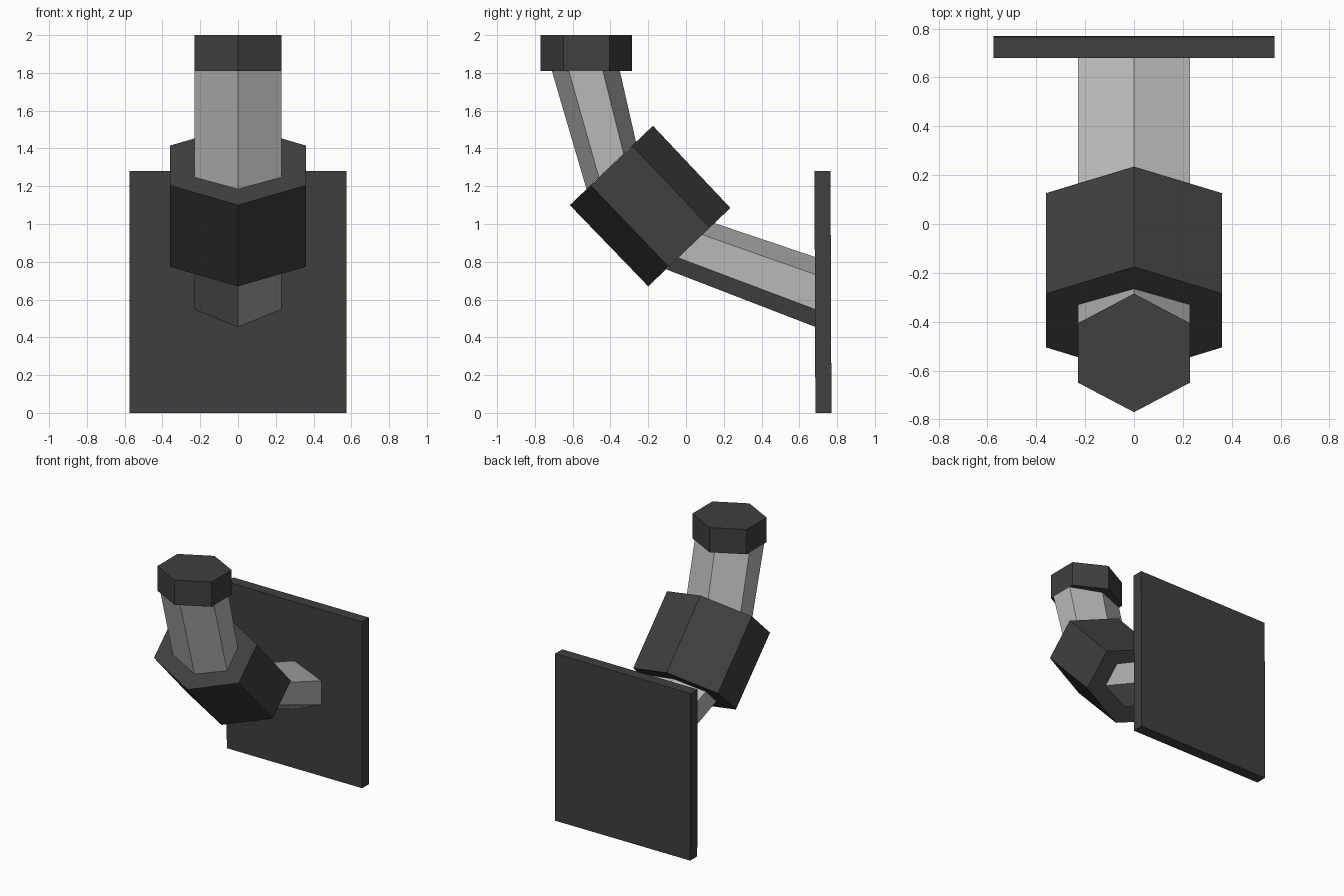
import bpy
import bmesh
from mathutils import Vector

cube = bpy.data.objects.get("Cube")
if cube:
    bpy.data.objects.remove(cube, do_unlink=True)


def make_material(name, value):
    mat = bpy.data.materials.new(name)
    mat.use_nodes = True
    colour = (value, value, value, 1)
    mat.diffuse_color = colour
    mat.node_tree.nodes["Principled BSDF"].inputs["Base Color"].default_value = colour
    return mat


charcoal = make_material("charcoal", 0.05)
grey = make_material("light grey", 0.48)


def hex_ring(half_width, start, end):
    """Hexagon whose two points on the centre plane are start and end, as (y, z)."""
    a, d = Vector((0, *start)), Vector((0, *end))
    b, c = a.lerp(d, 0.25), a.lerp(d, 0.75)
    side = Vector((half_width, 0, 0))
    return [a, b + side, c + side, d, c - side, b - side]


def loft(name, first, last, mat):
    """Closed solid between two rings of equal size."""
    bm = bmesh.new()
    lower = [bm.verts.new(p) for p in first]
    upper = [bm.verts.new(p) for p in last]
    n = len(lower)
    bm.faces.new(lower)
    bm.faces.new(upper)
    for i in range(n):
        j = (i + 1) % n
        bm.faces.new((lower[i], lower[j], upper[j], upper[i]))
    bmesh.ops.recalc_face_normals(bm, faces=bm.faces)
    mesh = bpy.data.meshes.new(name)
    bm.to_mesh(mesh)
    bm.free()
    mesh.materials.append(mat)
    obj = bpy.data.objects.new(name, mesh)
    bpy.context.collection.objects.link(obj)
    return obj


# Upright mounting plate, leaning very slightly
plate_profile = [(0.685, 0), (0.77, 0), (0.765, 1.28), (0.68, 1.28)]
loft("mounting_plate",
     [Vector((-0.575, y, z)) for y, z in plate_profile],
     [Vector((0.575, y, z)) for y, z in plate_profile], charcoal)

# Arm from the plate to the tilted block
loft("lower_arm",
     hex_ring(0.23, (0.685, 0.455), (0.685, 0.825)),
     hex_ring(0.23, (-0.105, 0.76), (0.15, 1.005)), grey)

# Tilted hexagonal block
loft("joint_block",
     hex_ring(0.36, (-0.20, 0.67), (0.235, 1.085)),
     hex_ring(0.36, (-0.615, 1.10), (-0.175, 1.52)), charcoal)

# Arm from the block up to the cap
loft("upper_arm",
     hex_ring(0.23, (-0.527, 1.185), (-0.265, 1.435)),
     hex_ring(0.23, (-0.71, 1.81), (-0.35, 1.81)), grey)

# Hexagonal cap
loft("top_cap",
     hex_ring(0.23, (-0.77, 1.81), (-0.285, 1.81)),
     hex_ring(0.23, (-0.77, 2), (-0.285, 2)), charcoal)
